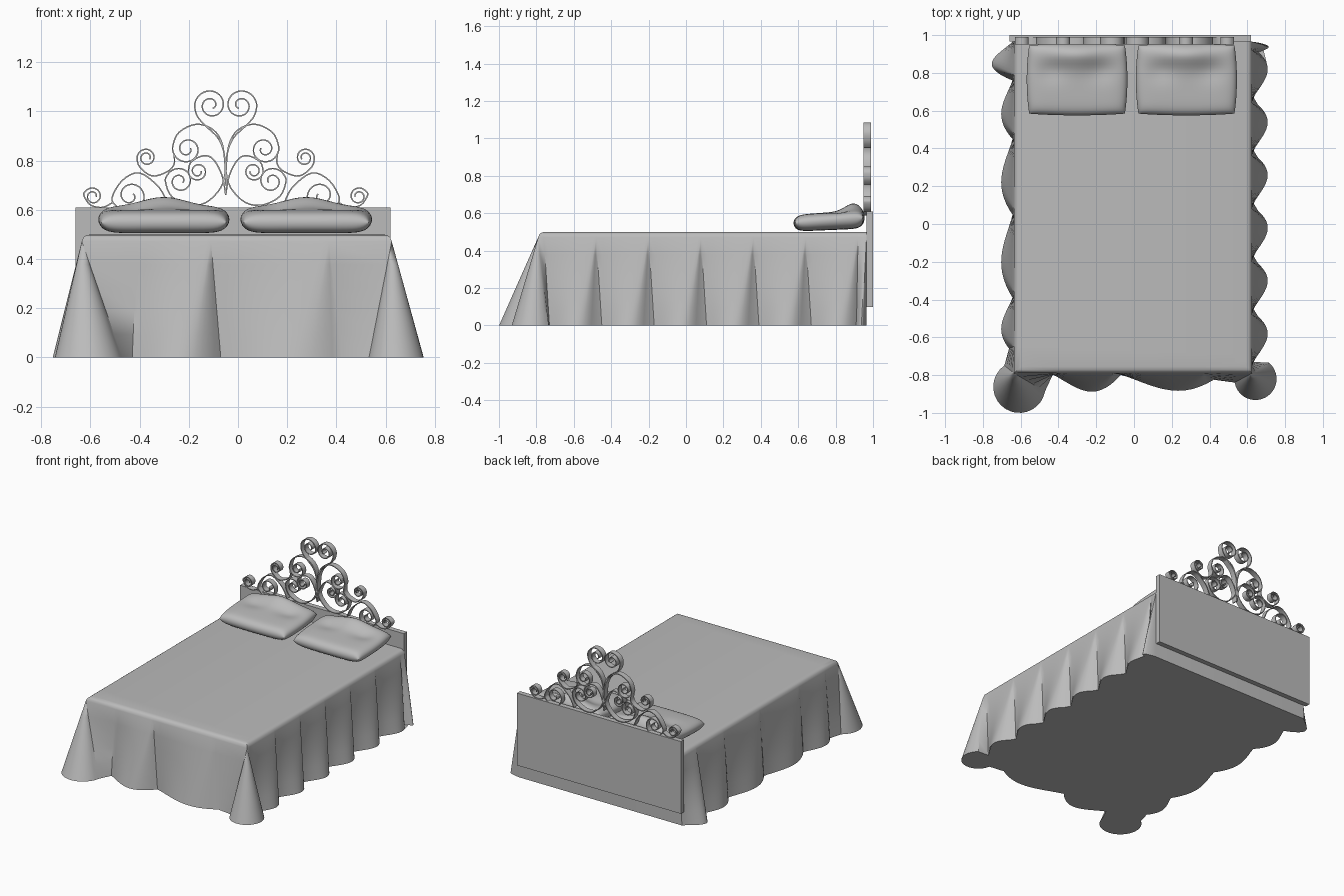
import bpy, bmesh, math
from mathutils import Vector

cube = bpy.data.objects.get("Cube")
if cube:
    bpy.data.objects.remove(cube, do_unlink=True)

grey = bpy.data.materials.new("plain grey")
grey.use_nodes = True
grey.diffuse_color = (0.5, 0.5, 0.5, 1)
grey.node_tree.nodes["Principled BSDF"].inputs["Base Color"].default_value = (0.5, 0.5, 0.5, 1)


def finish(name, bm, angle=None):
    """Turn a bmesh into a coloured object, optionally smooth shaded."""
    bmesh.ops.remove_doubles(bm, verts=bm.verts, dist=0.0004)
    bmesh.ops.recalc_face_normals(bm, faces=bm.faces)
    mesh = bpy.data.meshes.new(name)
    bm.to_mesh(mesh)
    bm.free()
    mesh.materials.append(grey)
    ob = bpy.data.objects.new(name, mesh)
    bpy.context.collection.objects.link(ob)
    if angle:
        bpy.ops.object.select_all(action='DESELECT')
        ob.select_set(True)
        bpy.context.view_layer.objects.active = ob
        bpy.ops.object.shade_smooth_by_angle(angle=math.radians(angle))
    return ob


# Bedspread: pairs of (mattress edge point, hem point), counter-clockwise
X0, X1, Y0, Y1, TOP = -0.635, 0.625, -0.79, 0.965, 0.5
outline = []


def fold(top_a, top_b, hem_a, hem_b, normal, depth, n=14):
    """One bulge of cloth whose far flank gathers into a single point at the top."""
    top_a, top_b, hem_a, hem_b = map(Vector, (top_a, top_b, hem_a, hem_b))
    for i in range(n):
        t = i / n
        out = 0.008 + depth * math.sin(math.pi * t ** 1.25) ** 0.9
        outline.append((top_a.lerp(top_b, min(1, t / 0.6)),
                        hem_a.lerp(hem_b, t) + Vector(normal) * out))


def lobe(corner, centre, radius, start, end, n=18):
    """Cone of cloth hanging from a mattress corner."""
    for i in range(n + 1):
        a = math.radians(start + (end - start) * i / n)
        outline.append((Vector(corner), Vector(centre) + radius * Vector((math.cos(a), math.sin(a)))))


# right-hand side, head to foot
valleys = [0.965, 0.76, 0.45, 0.05, -0.39, -0.68]
for i, (a, b) in enumerate(zip(valleys, valleys[1:])):
    fold((X0, a + 0.03 * (i > 0)), (X0, b + 0.03), (X0, a), (X0, b), (-1, 0), 0.11 if i == 0 else 0.06)
lobe((X0, Y0), (-0.607, -0.862), 0.138, 125, 350)
# foot
for a, b, ta, tb, d in [(-0.43, -0.07, -0.41, -0.11, 0.09), (-0.07, 0.46, -0.11, 0.37, 0.085)]:
    fold((ta, Y0), (tb, Y0), (a, Y0), (b, Y0), (0, -1), d)
lobe((X1, Y0), (0.643, -0.82), 0.112, 190, 410)
# left-hand side, foot to head
apexes = [-0.76 + 0.28 * i for i in range(7)]
for a, b in zip(apexes, apexes[1:]):
    fold((X1, a), (X1, b), (X1, a + 0.03), (X1, b + 0.01), (1, 0), 0.075)
fold((X1, 0.92), (X1, Y1), (X1, 0.9), (X1, Y1), (1, 0), 0.08)
outline.append((Vector((X1, Y1)), Vector((X1, Y1))))


def inset(p, d):
    return (min(max(p.x, X0 + d), X1 - d), max(p.y, Y0 + d))


bm = bmesh.new()
rings = []
for d, z in [(0.035, TOP), (0.018, 0.497), (0.006, 0.488), (0, 0.472)]:
    rings.append([bm.verts.new((*inset(t, d), z)) for t, h in outline])
for k in range(1, 6):
    f = k / 5
    rings.append([bm.verts.new((*t.lerp(h, f), 0.472 * (1 - f))) for t, h in outline])
N = len(outline)
for r0, r1 in zip(rings, rings[1:]):
    for i in range(N):
        j = (i + 1) % N
        bm.faces.new((r0[i], r0[j], r1[j], r1[i]))
bm.faces.new(rings[0])
bm.faces.new(rings[-1])
finish("bedspread", bm, 35)

# Headboard panel
bm = bmesh.new()
bmesh.ops.create_cube(bm, size=1)
for v in bm.verts:
    v.co = Vector((-0.02, 0.9825, 0.355)) + Vector((v.co.x * 1.28, v.co.y * 0.035, v.co.z * 0.51))
finish("headboard", bm)


# Pillows: two puffed sheets joined at the seam
def pillow(name, xa, xb, ya=0.575, yb=0.955, n=28):
    bm = bmesh.new()
    cx, cy, hx, hy = (xa + xb) / 2, (ya + yb) / 2, (xb - xa) / 2, (yb - ya) / 2
    for side in (1, -1):
        rows = []
        for i in range(n + 1):
            row = []
            for j in range(n + 1):
                u = math.sin(math.pi * (i / n - 0.5))
                v = math.sin(math.pi * (j / n - 0.5))
                puff = max(0, (1 - u ** 8) * (1 - v ** 8)) ** 0.5
                seam = 0.562 + 0.014 * v
                if side > 0:
                    ridge = 0.04 * math.exp(-u * u / 0.25 - (v - 0.7) ** 2 / 0.12)
                    dent = 0.016 * math.exp(-(abs(u) - 0.5) ** 2 / 0.08 - (v - 0.25) ** 2 / 0.1)
                    z = seam + puff * (0.043 + ridge - dent)
                else:
                    z = seam - puff * (0.052 + 0.006 * v)
                pinch = 1 - 0.05 * u * u * v * v
                row.append(bm.verts.new((cx + hx * u * pinch, cy + hy * v * pinch, z)))
            rows.append(row)
        for r0, r1 in zip(rows, rows[1:]):
            for j in range(n):
                bm.faces.new((r0[j], r0[j + 1], r1[j + 1], r1[j]))
    finish(name, bm, 50)


pillow("right_pillow", -0.568, -0.035)
pillow("left_pillow", 0.01, 0.545)


# Scrollwork: a lead-in path that winds into a spiral, mirrored about the middle
def scroll_path(lead, centre, turn, turns, r_end=0.014):
    pts = [Vector(p) for p in lead]
    c = Vector(centre)
    arm = pts[-1] - c
    a0, r0 = math.atan2(arm.y, arm.x), arm.length
    n = int(turns * 12)
    for i in range(1, n + 1):
        a = a0 + turn * i * math.pi / 6
        r = r0 + (r_end - r0) * i / n
        pts.append(c + r * Vector((math.cos(a), math.sin(a))))
    smooth = []
    ext = [pts[0]] + pts + [pts[-1]]
    for p0, p1, p2, p3 in zip(ext, ext[1:], ext[2:], ext[3:]):
        for k in range(4):
            t = k / 4
            smooth.append(0.5 * (2 * p1 + (p2 - p0) * t + (2 * p0 - 5 * p1 + 4 * p2 - p3) * t * t
                                 + (3 * p1 - p0 - 3 * p2 + p3) * t ** 3))
    return smooth + [pts[-1]]


scrolls = [
    ([(0, .70), (.005, .82), (.03, .89), (.08, .94), (.115, .98), (.126, 1.025)], (.06, 1.025), 1, 1.7),
    ([(0, .74), (.012, .86), (.05, .925), (.12, .948), (.19, .915), (.215, .86)], (.157, .847), -1, 1.6),
    ([(.21, .825), (.21, .785), (.24, .754), (.30, .738), (.35, .775), (.36, .81)], (.322, .812), 1, 1.6),
    ([(0, .66), (.015, .74), (.05, .805), (.09, .82), (.14, .795), (.152, .755)], (.113, .757), -1, 1.5),
    ([(0, .76), (.02, .69), (.08, .63), (.15, .62), (.22, .655), (.245, .715)], (.187, .717), 1, 1.6),
    ([(.235, .62), (.27, .69), (.35, .75), (.42, .72), (.462, .65)], (.388, .657), -1, 1.6),
    ([(.46, .63), (.50, .61), (.55, .62), (.577, .66)], (.54, .655), 1, 1.5),
]
MID, Y_FRONT, Y_BACK, HALF = -0.05, 0.95, 0.99, 0.0028
bm = bmesh.new()
for spec in scrolls:
    path = scroll_path(*spec)
    for s in (1, -1):
        loops = []
        for i, p in enumerate(path):
            d = (path[min(i + 1, len(path) - 1)] - path[max(i - 1, 0)]).normalized()
            side = Vector((-d.y, d.x)) * HALF
            loops.append([bm.verts.new((MID + s * q.x, y, q.y))
                          for q, y in ((p + side, Y_FRONT), (p + side, Y_BACK),
                                       (p - side, Y_BACK), (p - side, Y_FRONT))])
        for a, b in zip(loops, loops[1:]):
            for k in range(4):
                bm.faces.new((a[k], a[(k + 1) % 4], b[(k + 1) % 4], b[k]))
        bm.faces.new(loops[0])
        bm.faces.new(loops[-1])
finish("headboard_scrollwork", bm, 40)
